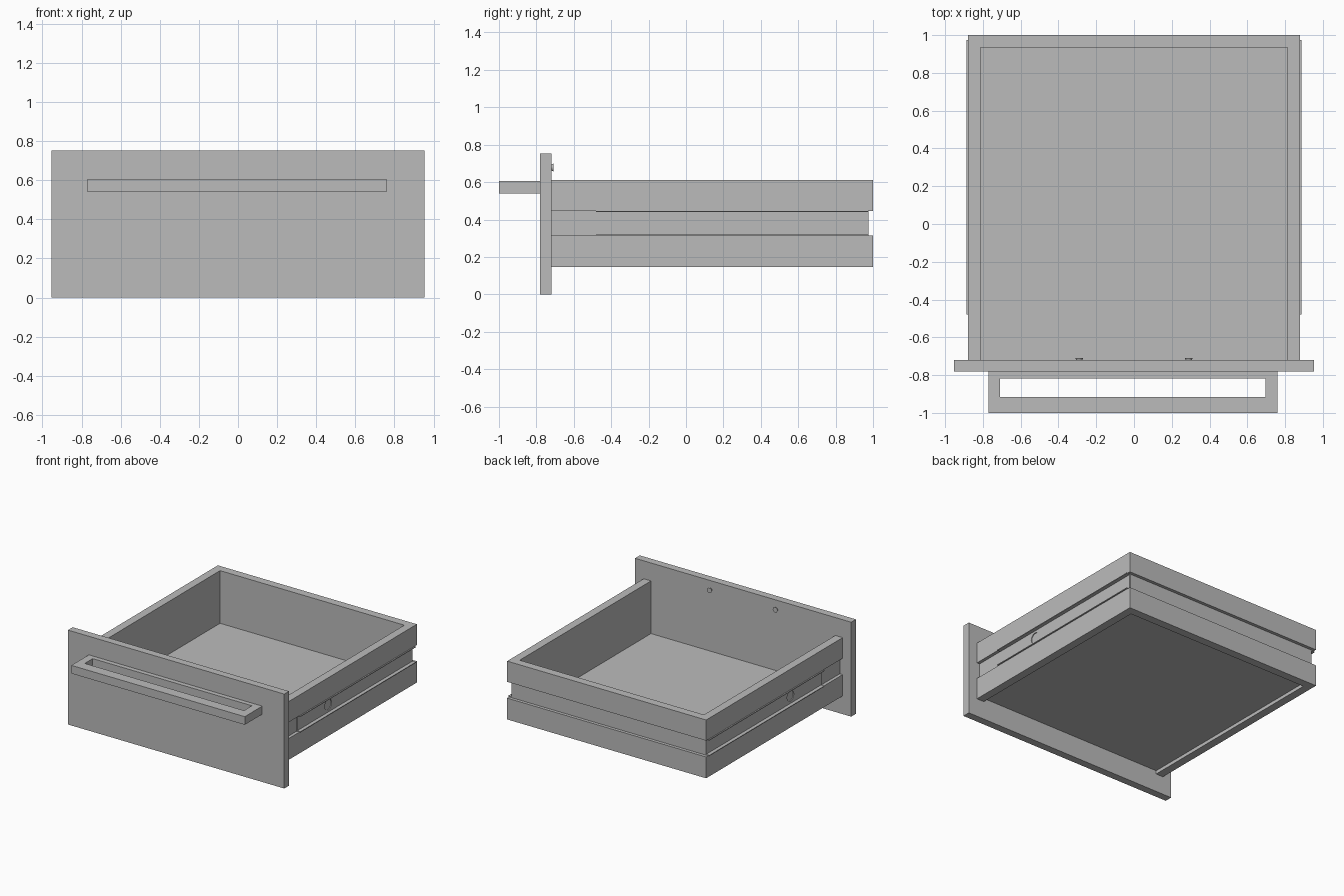
import bpy, bmesh
from math import pi
from mathutils import Matrix

cube = bpy.data.objects.get("Cube")
if cube:
    bpy.data.objects.remove(cube, do_unlink=True)

grey = bpy.data.materials.new("plain grey")
grey.use_nodes = True
tone = (0.5, 0.5, 0.5, 1)
grey.diffuse_color = tone
grey.node_tree.nodes["Principled BSDF"].inputs["Base Color"].default_value = tone


def finish(name, bm):
    bmesh.ops.recalc_face_normals(bm, faces=bm.faces)
    mesh = bpy.data.meshes.new(name)
    bm.to_mesh(mesh)
    bm.free()
    mesh.materials.append(grey)
    obj = bpy.data.objects.new(name, mesh)
    bpy.context.collection.objects.link(obj)
    return obj


def box(name, x, y, z):
    bm = bmesh.new()
    bmesh.ops.create_cube(bm, size=1)
    for v in bm.verts:
        v.co = [lo + (c + 0.5) * (hi - lo) for c, (lo, hi) in zip(v.co, (x, y, z))]
    return finish(name, bm)


def cylinder(name, centre, radius, depth, axis, top=1.0):
    bm = bmesh.new()
    bmesh.ops.create_cone(bm, cap_ends=True, segments=32, radius1=radius,
                          radius2=radius * top, depth=depth,
                          matrix=Matrix.Translation(centre) @ Matrix.Rotation(pi / 2, 4, axis))
    return finish(name, bm)


def cut(obj, cutter):
    mod = obj.modifiers.new("cut", "BOOLEAN")
    mod.operation = "DIFFERENCE"
    mod.solver = "EXACT"
    mod.object = cutter
    cutter.hide_render = True
    cutter.hide_set(True)


HALF, BACK, FRONT = 0.878, 1.0, -0.72
LOW, HIGH = 0.145, 0.61
SLOT = (0.315, 0.445)
WALL, INSET = 0.065, 0.025

# Grooved wall section swept around the two sides and the back
section = [(0, LOW), (0, SLOT[0]), (INSET, SLOT[0]), (INSET, SLOT[1]),
           (0, SLOT[1]), (0, HIGH), (WALL, HIGH), (WALL, LOW)]
bm = bmesh.new()
rings = []
for side, end in ((-1, False), (-1, True), (1, True), (1, False)):
    rings.append([bm.verts.new((side * (HALF - d), BACK - d if end else FRONT, z))
                  for d, z in section])
for a, b in zip(rings, rings[1:]):
    for i in range(len(section)):
        j = (i + 1) % len(section)
        bm.faces.new((a[i], a[j], b[j], b[i]))
bm.faces.new(rings[0])
bm.faces.new(rings[-1])
finish("drawer_walls", bm)

# Bottom board, set up inside the walls
inner = HALF - WALL
box("drawer_bottom", (-inner, inner), (FRONT, BACK - WALL), (0.172, 0.19))

# Front panel
box("front_panel", (-0.954, 0.954), (-0.78, FRONT), (0, 0.753))

# Handle with an open slot
handle = box("handle", (-0.77, 0.76), (-1, -0.78), (0.54, 0.605))
cut(handle, box("handle_slot_cutter", (-0.71, 0.695), (-0.917, -0.817), (0.5, 0.65)))

# Screw heads behind the front panel
for name, x in (("right_screw", -0.29), ("left_screw", 0.29)):
    cylinder(name, (x, FRONT + 0.005, 0.678), 0.021, 0.012, "X", 0.75)

# Slide rails: thin web with a round hole, and two thin lips
rail_y = (-0.48, 0.974)
for name, s in (("right", -1), ("left", 1)):
    floor = HALF - INSET
    web = box(name + "_rail_web", sorted((s * floor, s * (floor + 0.006))), rail_y, SLOT)
    cut(web, cylinder(name + "_hole_cutter", (s * floor, -0.09, 0.38), 0.042, 0.1, "Y"))
    for part, z in (("lower", SLOT[0]), ("upper", SLOT[1] - 0.006)):
        box(f"{name}_rail_{part}_lip", sorted((s * floor, s * (HALF + 0.01))),
            rail_y, (z, z + 0.006))
